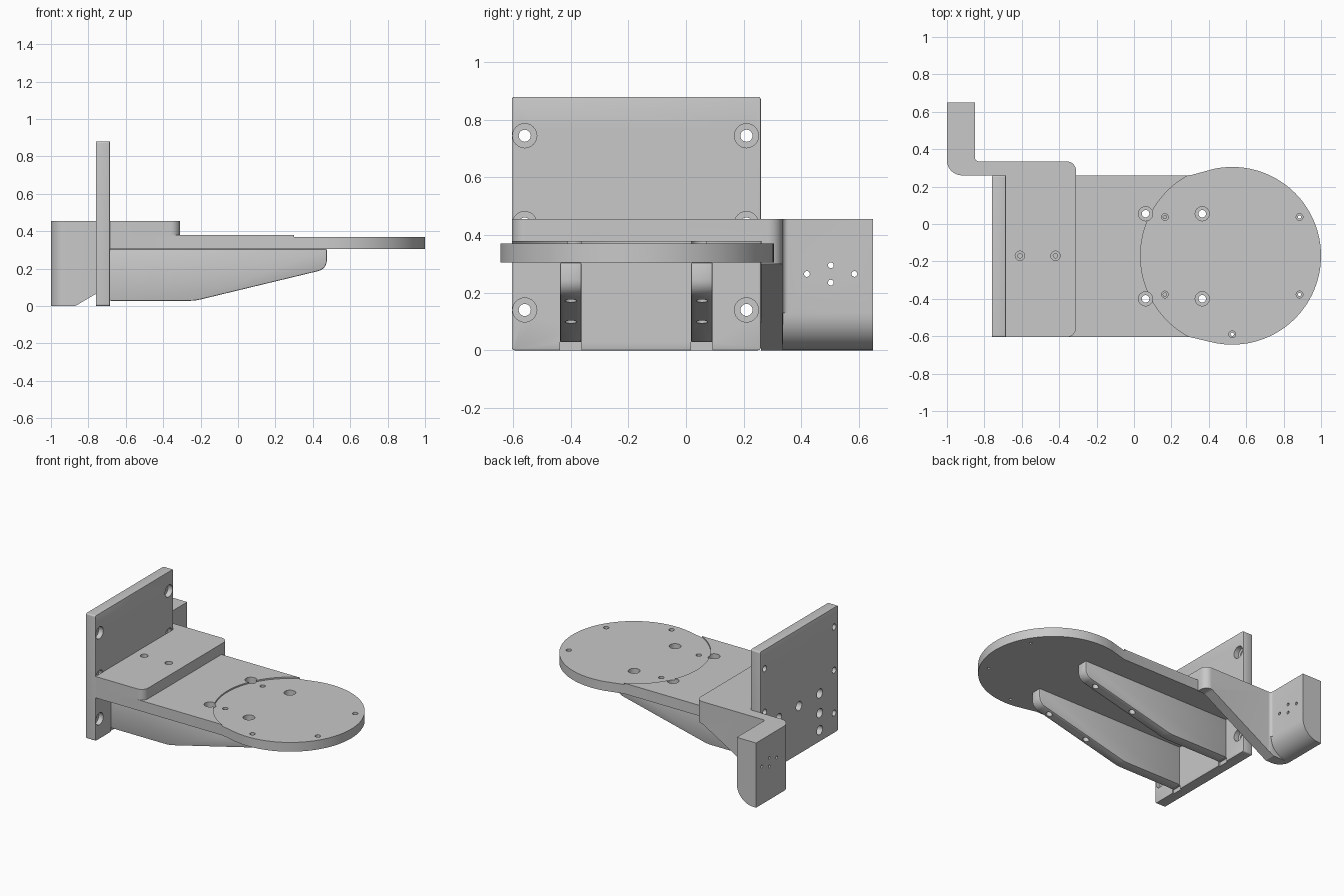
import bpy, bmesh, math
from mathutils import Vector

if "Cube" in bpy.data.objects:
    bpy.data.objects.remove(bpy.data.objects["Cube"], do_unlink=True)

grey = bpy.data.materials.new("plain grey")
grey.use_nodes = True
colour = (0.58, 0.58, 0.58, 1)
grey.diffuse_color = colour
grey.node_tree.nodes["Principled BSDF"].inputs["Base Color"].default_value = colour


def rounded(points, steps=8):
    """Turn (u, v, radius) corners into an outline with filleted corners."""
    out = []
    for i, p in enumerate(points):
        c = Vector(p[:2])
        if len(p) == 2:
            out.append(c)
            continue
        a = (Vector(points[i - 1][:2]) - c).normalized()
        b = (Vector(points[(i + 1) % len(points)][:2]) - c).normalized()
        half = a.angle(b) / 2
        centre = c + (a + b).normalized() * (p[2] / math.sin(half))
        reach = p[2] / math.tan(half)
        start = (c + a * reach - centre).normalized()
        end = (c + b * reach - centre).normalized()
        out += [centre + start.slerp(end, k / steps).normalized() * p[2]
                for k in range(steps + 1)]
    return out


def arc(cx, cy, r, a0, a1, steps=64):
    angles = [math.radians(a0 + (a1 - a0) * k / steps) for k in range(steps + 1)]
    return [(cx + r * math.cos(a), cy + r * math.sin(a)) for a in angles]


# Outline planes: how (u, v, depth) maps to x, y, z
PLANES = {"z": lambda u, v, d: (u, v, d),
          "y": lambda u, v, d: (u, d, v),
          "x": lambda u, v, d: (d, u, v)}


def prism(name, points, axis, lo, hi, bevel=0):
    place = PLANES[axis]
    bm = bmesh.new()
    face = bm.faces.new([bm.verts.new(place(u, v, lo)) for u, v in rounded(points)])
    top = bmesh.ops.extrude_face_region(bm, geom=[face])["geom"]
    shift = Vector(place(0, 0, hi - lo))
    bmesh.ops.translate(bm, vec=shift, verts=[g for g in top if isinstance(g, bmesh.types.BMVert)])
    # Keep the starting cap so that the solid is closed
    if not face.is_valid:
        bmesh.ops.holes_fill(bm, edges=[e for e in bm.edges if e.is_boundary], sides=0)
    elif any(e.is_boundary for e in bm.edges):
        raise RuntimeError("open solid: " + name)
    bmesh.ops.recalc_face_normals(bm, faces=bm.faces)
    mesh = bpy.data.meshes.new(name)
    bm.to_mesh(mesh)
    bm.free()
    ob = bpy.data.objects.new(name, mesh)
    bpy.context.collection.objects.link(ob)
    mesh.materials.append(grey)
    if bevel:
        mod = ob.modifiers.new("edge", "BEVEL")
        mod.width, mod.segments, mod.limit_method = bevel, 2, "ANGLE"
        mod.angle_limit = math.radians(50)
        bake(ob, mod)
    return ob


def bake(ob, mod):
    bpy.ops.object.select_all(action="DESELECT")
    bpy.context.view_layer.objects.active = ob
    ob.select_set(True)
    bpy.ops.object.modifier_apply(modifier=mod.name)


def cut(targets, cutter):
    cutter.hide_render = True
    for ob in targets:
        mod = ob.modifiers.new("cut", "BOOLEAN")
        mod.operation, mod.solver, mod.object = "DIFFERENCE", "EXACT", cutter
        bake(ob, mod)
    bpy.data.objects.remove(cutter, do_unlink=True)


def drill(targets, axis, u, v, r, lo, hi):
    cut(targets, prism("drill", arc(u, v, r, 0, 345, 23), axis, lo, hi))


def box(u0, u1, v0, v1):
    return [(u0, v0), (u1, v0), (u1, v1), (u0, v1)]


FRONT, BACK, MID = -0.605, 0.26, -0.17
WALL = -0.685
HEAD = 0.525
RIBS = (-0.4, 0.055)

# Upright plate
plate = prism("wall_plate", [p + (0.01,) for p in box(FRONT, BACK, 0, 0.88)],
              "x", -0.76, WALL, bevel=0.003)

# Deck with round end, and the thin raised layer around the round seat
deck = prism("deck", [(WALL, FRONT), (0.3, FRONT)] + arc(HEAD, MID, 0.475, -102, 102)
             + [(0.3, BACK), (WALL, BACK)], "z", 0.305, 0.37)
skin = prism("deck_raised_layer", [(WALL, FRONT), (0.3, FRONT)]
             + arc(HEAD, MID, 0.49, 242, 118) + [(0.3, BACK), (WALL, BACK)], "z", 0.37, 0.38)

# Two support ribs
ribs = [prism(f"rib_{side}", [(WALL, 0.305), (WALL, 0.028), (-0.23, 0.028, 0.25),
                              (0.475, 0.198, 0.06), (0.475, 0.305)],
              "y", y - 0.0375, y + 0.0375, bevel=0.006) for side, y in zip(("front", "back"), RIBS)]

# Clamp block with side arm and flange, cut from one plan outline
bracket = prism("bracket", [(-1, 0.65), (-1, BACK, 0.08), (WALL, BACK), (WALL, FRONT),
                            (-0.31, FRONT, 0.05), (-0.31, 0.335, 0.05),
                            (-0.85, 0.335, 0.02), (-0.85, 0.65)], "z", 0, 0.455)
cut([bracket], prism("under_block", box(-0.72, 0, -1, BACK), "z", -0.5, 0.38))
cut([bracket], prism("under_arm", [(-0.87, 0), (-0.36, 0.3, 0.05), (-0.2, 0.3),
                                   (-0.2, -0.2), (-0.87, -0.2)], "y", 0.1, 0.337))
cut([bracket], prism("flange_round", arc(-0.98, 0.13, 0.13, 0, -90, 12)
                     + [(-0.98, -0.1), (-0.8, -0.1), (-0.8, 0.13)], "y", 0.337, 0.8))

# Counterbored wall holes
for y in (-0.56, 0.21):
    for z in (0.14, 0.44, 0.745):
        drill([plate], "x", y, z, 0.021, -1, 0)
        drill([plate], "x", y, z, 0.042, -0.72, 0)

# Bolt holes from the back into deck and ribs, with slots at the rib feet
for y in (RIBS[0], MID, RIBS[1]):
    drill([plate, deck], "x", y, 0.338, 0.018, -1, -0.6)
    drill([plate], "x", y, 0.338, 0.032, -1, -0.72)
for y, rib in zip(RIBS, ribs):
    for z in (0.2, 0.08):
        drill([plate, rib], "x", y, z, 0.018, -1, -0.6)
        drill([plate], "x", y, z, 0.032, -1, -0.72)
    cut([plate], prism("slot", box(y - 0.0375, y + 0.0375, -0.1, 0.028), "x", -0.695, 0))

# Counterbored holes through deck and ribs
for x in (0.062, 0.365):
    for y, rib in zip(RIBS, ribs):
        drill([deck, skin, rib], "z", x, y, 0.02, -1, 1)
        drill([deck, skin], "z", x, y, 0.038, 0.335, 1)

# Small stepped holes around the round seat
for x, y in [(0.165, 0.037), (0.165, -0.377), (0.885, 0.037), (0.885, -0.377), (HEAD, -0.59)]:
    drill([deck], "z", x, y, 0.009, -1, 1)
    drill([deck], "z", x, y, 0.018, 0.33, 1)

# Blind block screws and flange sensor holes
for x in (-0.61, -0.42):
    drill([bracket], "z", x, MID, 0.012, 0, 1)
    drill([bracket], "z", x, MID, 0.025, 0.43, 1)
for y, z in [(0.42, 0.265), (0.585, 0.265), (0.503, 0.235), (0.503, 0.295)]:
    drill([bracket], "x", y, z, 0.01, -2, 0)

# Keep sharp edges, smooth the rounds
for ob in [plate, deck, skin, bracket] + ribs:
    bpy.ops.object.select_all(action="DESELECT")
    bpy.context.view_layer.objects.active = ob
    ob.select_set(True)
    bpy.ops.object.shade_smooth_by_angle(angle=math.radians(30))
